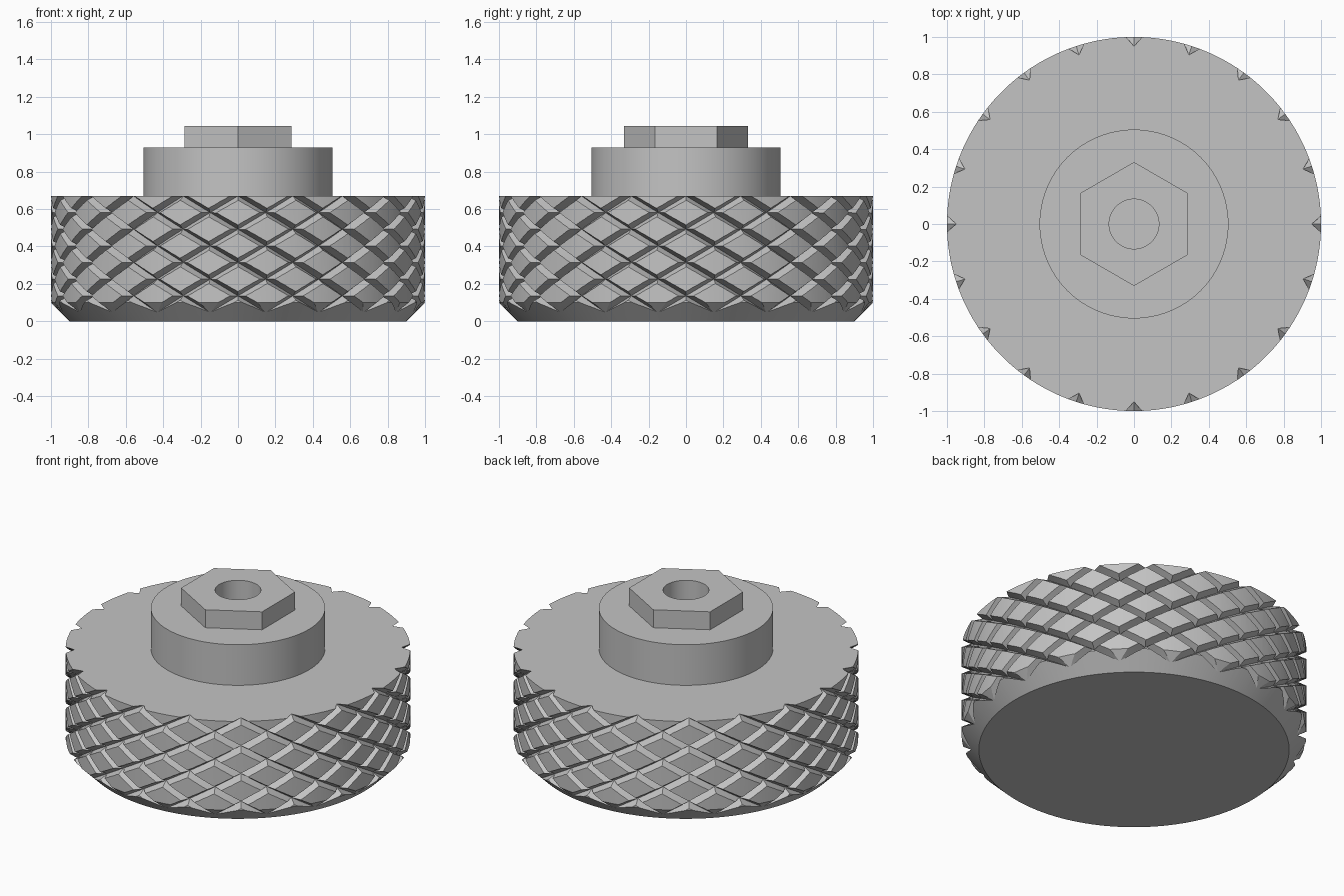
import bpy, bmesh, math

old = bpy.data.objects.get("Cube")
if old:
    bpy.data.objects.remove(old, do_unlink=True)

GREY = (0.55, 0.55, 0.55, 1.0)
mat = bpy.data.materials.new("plain grey")
mat.use_nodes = True
mat.diffuse_color = GREY
mat.node_tree.nodes["Principled BSDF"].inputs["Base Color"].default_value = GREY

RIM_TOP = 0.67      # height of the knurled wheel
GROOVES = 20        # grooves in each direction
PITCH = 0.178       # drop while a groove turns by one spacing
STEPS = 28


def finish(name, bm):
    bmesh.ops.recalc_face_normals(bm, faces=bm.faces[:])
    mesh = bpy.data.meshes.new(name)
    bm.to_mesh(mesh)
    bm.free()
    mesh.materials.append(mat)
    obj = bpy.data.objects.new(name, mesh)
    bpy.context.collection.objects.link(obj)
    return obj


def loft(bm, rings):
    """Join closed rings of points and cap both ends."""
    rows = [[bm.verts.new(p) for p in ring] for ring in rings]
    n = len(rows[0])
    for a, b in zip(rows, rows[1:]):
        for i in range(n):
            j = (i + 1) % n
            bm.faces.new((a[i], a[j], b[j], b[i]))
    bm.faces.new(rows[0][::-1])
    bm.faces.new(rows[-1])


def circle(radius, z, sides, phase=0.0):
    return [(radius * math.cos(math.tau * i / sides + phase),
             radius * math.sin(math.tau * i / sides + phase), z)
            for i in range(sides)]


def turned(name, profile, sides, phase=0.0):
    bm = bmesh.new()
    loft(bm, [circle(r, z, sides, phase) for r, z in profile])
    return finish(name, bm)


def groove_cutter(name, hand, depth):
    """V-section helical bars, all turning the same way."""
    bm = bmesh.new()
    spacing = math.tau / GROOVES
    z_top, z_end = RIM_TOP + 0.09, 0.003
    for k in range(GROOVES):
        rings = []
        for s in range(STEPS + 1):
            z = z_top + (z_end - z_top) * s / STEPS
            a = math.pi / 2 + k * spacing + hand * spacing * (RIM_TOP - z) / PITCH
            section = [(1 - depth, 0), (1.06, -0.092), (1.06, 0.092)]
            rings.append([(r * math.cos(a) - t * math.sin(a),
                           r * math.sin(a) + t * math.cos(a), z)
                          for r, t in section])
        loft(bm, rings)
    return finish(name, bm)


def cut(obj, cutter):
    cutter.hide_render = True
    mod = obj.modifiers.new("cut", 'BOOLEAN')
    mod.operation = 'DIFFERENCE'
    mod.solver = 'EXACT'
    mod.object = cutter
    select(obj)
    bpy.ops.object.modifier_apply(modifier=mod.name)


def select(obj):
    bpy.ops.object.select_all(action='DESELECT')
    obj.select_set(True)
    bpy.context.view_layer.objects.active = obj


# Chamfered wheel with crossed knurling
wheel = turned("knurled_wheel", [(0.9, 0), (1, 0.1), (1, RIM_TOP)], 180, 0.007)
cutters = [groove_cutter("right_hand_grooves", 1, 0.05),
           groove_cutter("left_hand_grooves", -1, 0.0495)]
for c in cutters:
    cut(wheel, c)

# Round collar and hexagonal nut, both bored through
collar = turned("collar", [(0.505, RIM_TOP), (0.505, 0.93)], 96)
nut = turned("hex_nut", [(0.331, 0.93), (0.331, 1.045)], 6, math.pi / 2)
bore = turned("bore_cutter", [(0.133, 0.6), (0.133, 1.1)], 64, 0.01)
for part in (collar, nut):
    cut(part, bore)

for c in cutters + [bore]:
    bpy.data.objects.remove(c, do_unlink=True)

# Smooth round surfaces, crisp edges
for part in (wheel, collar, nut):
    select(part)
    bpy.ops.object.shade_smooth_by_angle(angle=math.radians(20))
